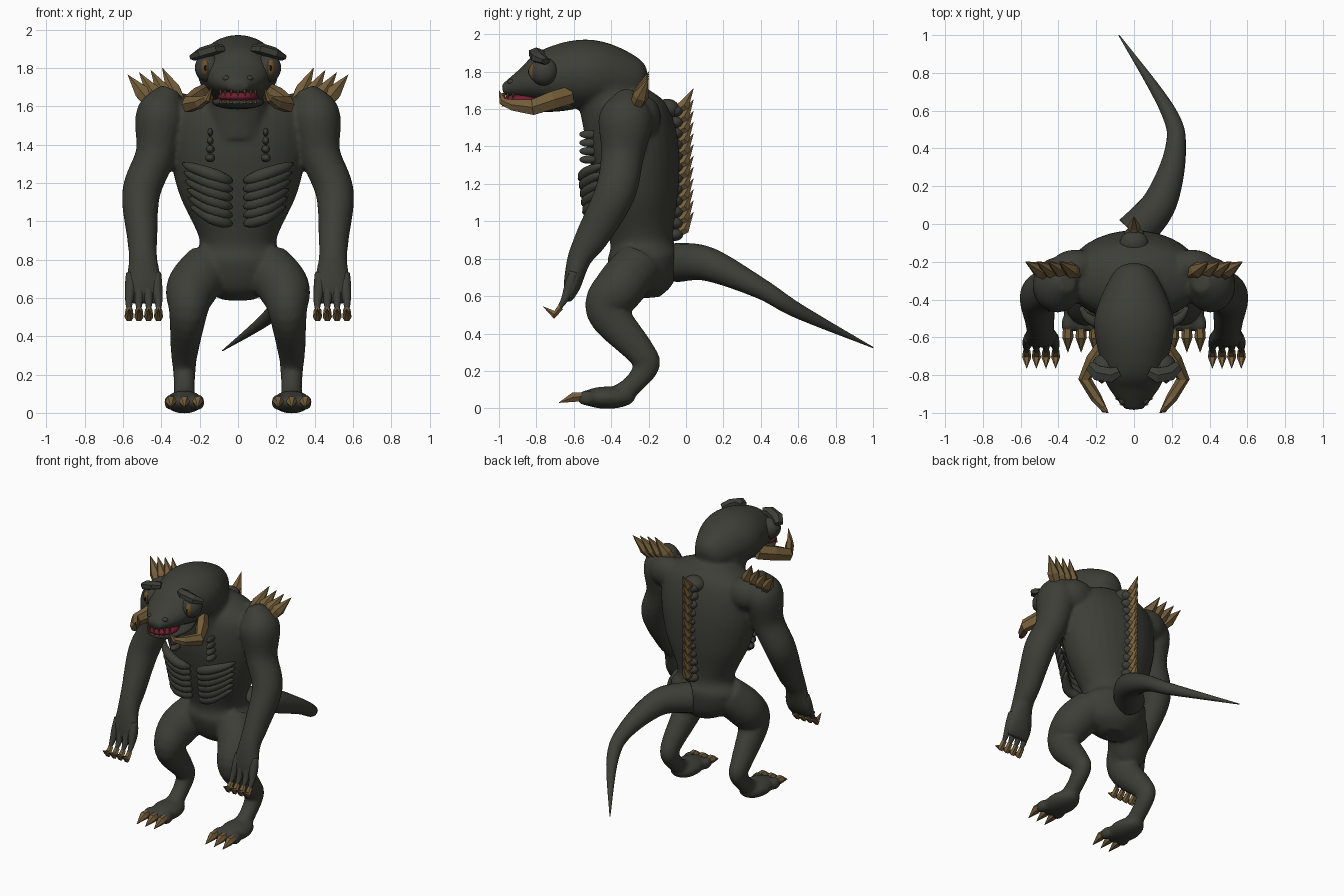
import bpy, bmesh, math
from mathutils import Vector, Matrix

if "Cube" in bpy.data.objects:
    bpy.data.objects.remove(bpy.data.objects["Cube"])


def material(name, red, green, blue):
    made = bpy.data.materials.new(name)
    made.use_nodes = True
    made.diffuse_color = (red, green, blue, 1)
    shader = made.node_tree.nodes["Principled BSDF"]
    shader.inputs["Base Color"].default_value = made.diffuse_color
    shader.inputs["Roughness"].default_value = 0.8
    return made


HIDE = material("dark olive hide", .048, .048, .039)
HORN = material("brown horn", .18, .115, .045)
MOUTH = material("mouth red", .17, .012, .03)
AMBER = material("amber eye", .15, .08, .025)
BLACK = material("black pupil", .005, .005, .005)
ACROSS, FORWARD, UPWARD = Vector((1, 0, 0)), Vector((0, 1, 0)), Vector((0, 0, 1))


def spline(points, steps):
    """Smooth curve through points of the form x, y, z, radius, second radius."""
    knots = [Vector(p if len(p) == 5 else (*p, p[-1])) for p in points]
    rows = []
    for i in range(len(knots) - 1):
        before, start, end = knots[max(i - 1, 0)], knots[i], knots[i + 1]
        after = knots[min(i + 2, len(knots) - 1)]
        leave, arrive = (end - before) / 2, (after - start) / 2
        for k in range(steps):
            t = k / steps
            ease = t * t * (3 - 2 * t)
            rows.append(start.lerp(end, ease) + leave * t * (1 - t) ** 2 - arrive * t * t * (1 - t))
    return rows + [knots[-1]]


def tube(mesh, points, sides=20, steps=6, reference=ACROSS, flip=1):
    """Sweep an ellipse along a path; flip = -1 mirrors it to the other side."""
    rows = spline(points, steps)
    centres = [Vector(row[:3]) for row in rows]
    rings = []
    for i, row in enumerate(rows):
        tangent = (centres[min(i + 1, len(rows) - 1)] - centres[max(i - 1, 0)]).normalized()
        wide = (reference - tangent * reference.dot(tangent)).normalized() * row[3]
        deep = tangent.cross(wide).normalized() * row[4]
        ring = []
        for k in range(sides):
            angle = math.tau * k / sides
            spot = centres[i] + wide * math.cos(angle) + deep * math.sin(angle)
            ring.append(mesh.verts.new((spot.x * flip, spot.y, spot.z)))
        rings.append(ring)
    for lower, upper in zip(rings, rings[1:]):
        for k in range(sides):
            mesh.faces.new((lower[k - 1], lower[k], upper[k], upper[k - 1]))
    mesh.faces.new(rings[0])
    mesh.faces.new(rings[-1])


def spike(mesh, base, middle, tip, width, flip=1, reference=ACROSS):
    """Faceted horn, widest at its middle point."""
    tube(mesh, [(*base, width * .8), (*middle, width), (*tip, .001)], 6, 1, reference, flip)


def ball(mesh, centre, radii, flip=1):
    place = Matrix.Translation((centre[0] * flip, centre[1], centre[2]))
    bmesh.ops.create_uvsphere(mesh, u_segments=24, v_segments=14, radius=1,
                              matrix=place @ Matrix.Diagonal((*radii, 1)))


def finish(name, mesh, colour, smooth=True):
    bmesh.ops.recalc_face_normals(mesh, faces=mesh.faces)
    data = bpy.data.meshes.new(name)
    mesh.to_mesh(data)
    mesh.free()
    data.materials.append(colour)
    made = bpy.data.objects.new(name, data)
    bpy.context.collection.objects.link(made)
    data.polygons.foreach_set("use_smooth", [smooth] * len(data.polygons))
    return made


def ball_part(name, colour, centre, radii, flip=1):
    mesh = bmesh.new()
    ball(mesh, centre, radii, flip)
    finish(name, mesh, colour)


# Body: torso, neck, head and limbs fused into one skin
body = bmesh.new()
torso = [(.59, .08, .07), (.66, .2, .15), (.8, .25, .19), (.9, .2, .17), (1.15, .31, .22),
         (1.4, .36, .24), (1.6, .33, .2), (1.7, .12, .1)]
tube(body, [(0, -.16 - .085 * height, height, wide, deep) for height, wide, deep in torso], 32)
tube(body, [(0, -.37, 1.46, .17), (0, -.43, 1.78, .17)])
head = [(-.215, 1.73, .02, .02), (-.26, 1.74, .11, .12), (-.5, 1.785, .21, .185),
        (-.72, 1.77, .18, .16), (-.85, 1.735, .145, .095), (-.98, 1.7, .05, .03)]
tube(body, [(0, *section) for section in head], 28)
toes = (.21, .28, .35)
for flip in (1, -1):
    # arm with flattened palm, and shoulder blade
    tube(body, [(.35, -.31, 1.69, .05), (.4, -.32, 1.56, .13, .145), (.43, -.34, 1.35, .105, .115),
                (.505, -.38, 1.15, .1, .11), (.5, -.5, .92, .08, .09), (.495, -.57, .8, .075, .065),
                (.49, -.61, .65, .1, .045), (.49, -.63, .57, .09, .015)], flip=flip)
    ball(body, (.31, -.225, 1.56), (.13, .09, .11), flip)
    # leg and foot
    tube(body, [(.15, -.25, .77, .13), (.24, -.35, .65, .135), (.26, -.42, .52, .1, .115),
                (.28, -.25, .31, .07, .08), (.28, -.21, .23, .06, .07), (.28, -.28, .13, .055),
                (.28, -.37, .06, .06)], flip=flip)
    ball(body, (.28, -.42, .057), (.1, .15, .06), flip)
    for toe in toes:
        ball(body, (toe, -.53, .055), (.036, .055, .042), flip)
skin = finish("body", body, HIDE)
fuse = skin.modifiers.new("fuse", "REMESH")
fuse.mode = "VOXEL"
fuse.voxel_size = .013
fuse.use_smooth_shade = True
relax = skin.modifiers.new("relax", "SMOOTH")
relax.iterations = 7

# Tail, curling to one side
tail = bmesh.new()
tube(tail, [(0, -.05, .78, .105), (.14, .12, .77, .09), (.22, .4, .64, .055),
            (.18, .6, .52, .04), (-.08, 1, .325, .003)], steps=9)
finish("tail", tail, HIDE)

# Backbone knobs with a row of upswept spikes
knobs, spikes = bmesh.new(), bmesh.new()
for step in range(12):
    root = Vector((0, -.06, .93 + step * .06))
    ball(knobs, root, (.055, .045, .035))
    spike(spikes, root, root + Vector((0, .05, .03)), root + Vector((0, .1, .12)), .034)
ball(knobs, (0, -.1, 1.6), (.075, .065, .055))
finish("backbone_knobs", knobs, HIDE)
finish("back_spikes", spikes, HORN, False)

for flip, side in ((1, "left"), (-1, "right")):
    # Steep ribs on the belly, and small knobs above them
    ribs = bmesh.new()
    for step in range(6):
        low, front, outer = .985 + step * .045, -.48 - step * .006, .2 + step * .008
        tube(ribs, [(.035, front, low, .012), (.07, front - .025, low + .01, .03),
                    (.14, front - .035, low + .035, .034), (outer, front + .01, low + .07, .026),
                    (outer + .045, front + .07, low + .09, .008)], 10, 3, UPWARD, flip)
    for step in range(4):
        ball(ribs, (.145, -.52, 1.33 + step * .045), (.026 - step * .004, .05, .022), flip)
    finish(side + "_ribs", ribs, HIDE)

    # Shoulder spikes, fanning outward
    horns = bmesh.new()
    for step in range(4):
        base = Vector((.3 + step * .05, -.27, 1.61))
        tip = Vector((.395 + step * .06, -.2, 1.8 - step * .012))
        spike(horns, base, base.lerp(tip, .4), tip, .043, flip, FORWARD)
    finish(side + "_shoulder_spikes", horns, HORN, False)

    # Fingers and hooked claws
    fingers, claws = bmesh.new(), bmesh.new()
    for step in range(4):
        knuckle, end = .425 + step * .045, .415 + step * .051
        tube(fingers, [(knuckle, -.6, .73, .024), (knuckle, -.62, .66, .03),
                       (end, -.65, .58, .02), (end, -.69, .52, .008)], 10, 4, flip=flip)
        spike(claws, (end, -.67, .54), (end, -.705, .5), (end, -.765, .545), .024, flip)
    finish(side + "_fingers", fingers, HIDE)
    finish(side + "_finger_claws", claws, HORN, False)

    # Toe claws
    claws = bmesh.new()
    for toe in toes:
        spike(claws, (toe, -.53, .065), (toe, -.6, .06), (toe, -.68, .03), .03, flip)
    finish(side + "_toe_claws", claws, HORN, False)

    # Angular tusk from the cheek to the front of the mouth
    tusk = bmesh.new()
    tube(tusk, [(.15, -.62, 1.675, .035, .055), (.21, -.72, 1.645, .045, .055),
                (.26, -.82, 1.61, .035, .048), (.2, -.92, 1.62, .03, .034),
                (.16, -.98, 1.64, .018, .022), (.135, -1, 1.7, .001)], 6, 1, flip=flip)
    finish(side + "_tusk", tusk, HORN, False)

    # Eye sunk in a heavy lid, under an angular brow; nostril
    ball_part(side + "_eyelid", HIDE, (.155, -.76, 1.8), (.07, .075, .075), flip)
    ball_part(side + "_eye", AMBER, (.17, -.8, 1.8), (.028, .041, .048), flip)
    ball_part(side + "_pupil", BLACK, (.17, -.838, 1.8), (.007, .006, .016), flip)
    ball_part(side + "_nostril", HIDE, (.06, -.93, 1.745), (.02, .025, .015), flip)
    brow = bmesh.new()
    tube(brow, [(.08, -.78, 1.9, .022, .03), (.12, -.8, 1.9, .03, .045),
                (.19, -.79, 1.875, .032, .045), (.235, -.75, 1.855, .018, .03)], 6, 1, UPWARD, flip)
    finish(side + "_brow", brow, HIDE, False)

# Mouth, lower jaw and teeth
ball_part("mouth_lining", MOUTH, (0, -.87, 1.65), (.107, .11, .036))
ball_part("lower_jaw", HIDE, (0, -.77, 1.62), (.135, .205, .036))
teeth = bmesh.new()
for step in range(-3, 4):
    angle = step * math.pi / 9
    across, along = .105 * math.sin(angle), -.87 - .108 * math.cos(angle)
    for gum, tip in ((1.685, 1.65), (1.615, 1.64)):
        tube(teeth, [(across, along, gum, .009), (across, along, tip, .001)], 6, 1)
finish("teeth", teeth, HORN, False)
